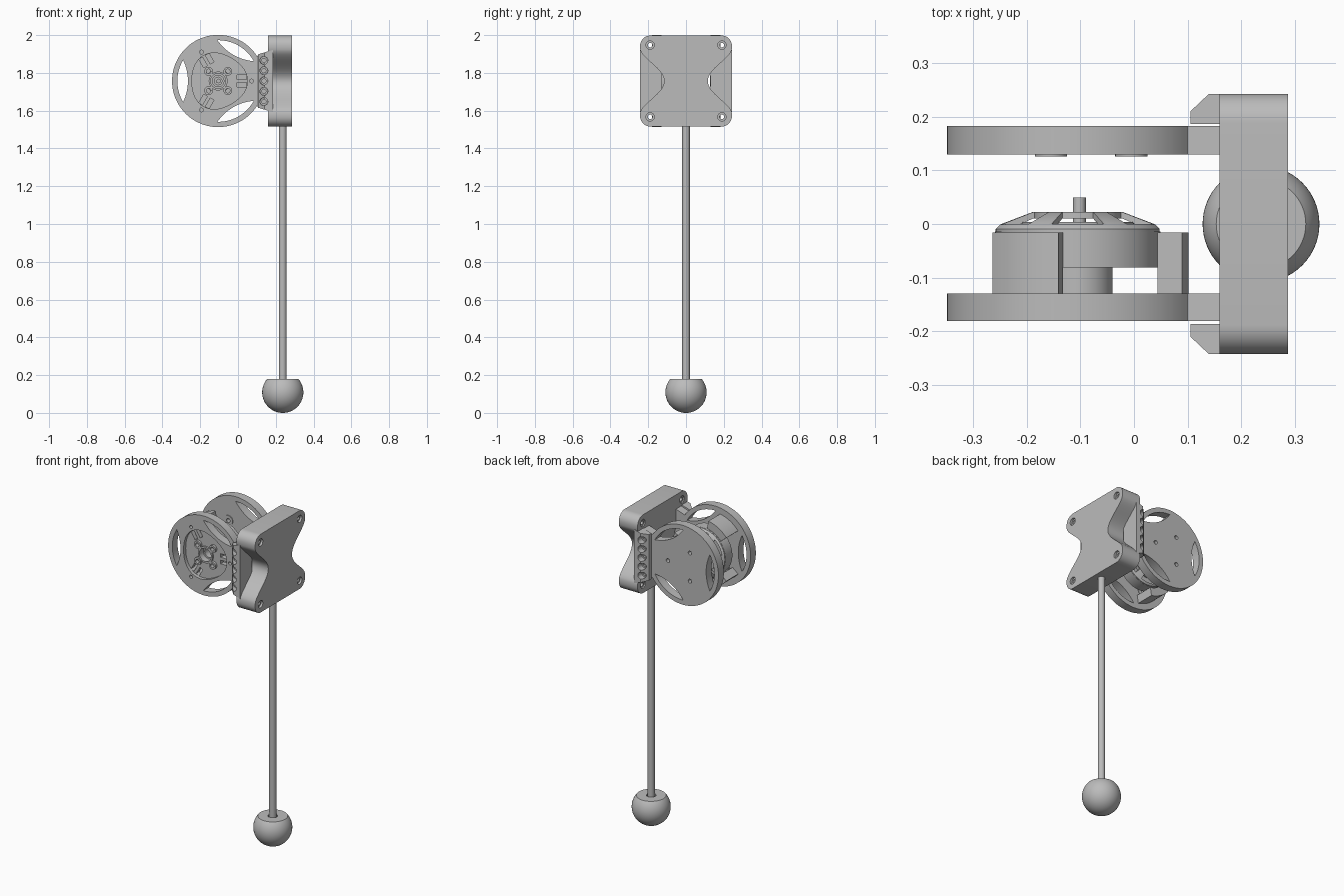
import bpy, bmesh, math
from mathutils import Matrix

if "Cube" in bpy.data.objects:
    bpy.data.objects.remove(bpy.data.objects["Cube"])

grey = bpy.data.materials.new("light_grey")
grey.use_nodes = True
grey.diffuse_color = (0.5, 0.5, 0.5, 1)
grey.node_tree.nodes["Principled BSDF"].inputs["Base Color"].default_value = (0.5, 0.5, 0.5, 1)

HUB_X, HUB_Z = -0.105, 1.757          # hip axis
THIRDS = (0, 120, 240)
# maps profile plane (u, v) and depth w to model axes
AXES = {
    "x": Matrix(((0, 0, 1, 0), (1, 0, 0, 0), (0, 1, 0, 0), (0, 0, 0, 1))),
    "y": Matrix(((1, 0, 0, 0), (0, 0, 1, 0), (0, 1, 0, 0), (0, 0, 0, 1))),
    "z": Matrix.Identity(4),
}
parts = []


def finish(name, bm, matrix):
    bmesh.ops.transform(bm, matrix=matrix, verts=bm.verts)
    bmesh.ops.remove_doubles(bm, verts=bm.verts, dist=1e-5)
    bmesh.ops.recalc_face_normals(bm, faces=bm.faces)
    mesh = bpy.data.meshes.new(name)
    bm.to_mesh(mesh)
    bm.free()
    mesh.materials.append(grey)
    obj = bpy.data.objects.new(name, mesh)
    bpy.context.collection.objects.link(obj)
    parts.append(obj)
    return obj


def plate(name, loops, axis, lo, hi):
    """Filled outline with holes, extruded along an axis."""
    curve = bpy.data.curves.new(name, "CURVE")
    curve.dimensions = "2D"
    curve.fill_mode = "BOTH"
    curve.extrude = (hi - lo) / 2
    for loop in loops:
        spline = curve.splines.new("POLY")
        spline.points.add(len(loop) - 1)
        for point, (u, v) in zip(spline.points, loop):
            point.co = (u, v, 0, 1)
        spline.use_cyclic_u = True
    temp = bpy.data.objects.new(name + "_outline", curve)
    bpy.context.collection.objects.link(temp)
    bpy.context.view_layer.update()
    mesh = bpy.data.meshes.new_from_object(
        temp.evaluated_get(bpy.context.evaluated_depsgraph_get()))
    bm = bmesh.new()
    bm.from_mesh(mesh)
    bpy.data.objects.remove(temp)
    bpy.data.meshes.remove(mesh)
    return finish(name, bm, AXES[axis] @ Matrix.Translation((0, 0, (lo + hi) / 2)))


def lathe(name, profile, axis, u, v, segs=64):
    """Closed (radius, height) profile turned about an axis."""
    bm = bmesh.new()
    verts = [bm.verts.new((r, 0, h)) for r, h in profile]
    edges = [bm.edges.new((a, b)) for a, b in zip(verts, verts[1:] + verts[:1])
             if a.co.x + b.co.x > 0]
    bmesh.ops.spin(bm, geom=verts + edges, cent=(0, 0, 0), axis=(0, 0, 1),
                   angle=math.tau, steps=segs)
    return finish(name, bm, AXES[axis] @ Matrix.Translation((u, v, 0)))


def tube(name, outer, inner, lo, hi, axis, u, v, segs=32):
    return lathe(name, [(inner, lo), (outer, lo), (outer, hi), (inner, hi)], axis, u, v, segs)


def cut(target, cutter):
    mod = target.modifiers.new("cut", "BOOLEAN")
    mod.operation = "DIFFERENCE"
    mod.object = cutter
    mod.solver = "EXACT"
    bpy.context.view_layer.objects.active = target
    bpy.ops.object.modifier_apply(modifier=mod.name)
    parts.remove(cutter)
    bpy.data.objects.remove(cutter)


def arc(u, v, r, start, end, n=24):
    angles = [math.radians(start + (end - start) * i / n) for i in range(n + 1)]
    return [(u + r * math.cos(a), v + r * math.sin(a)) for a in angles]


def circle(u, v, r, n=32):
    return arc(u, v, r, 0, 360, n)[:-1]


def polar(r, deg):
    a = math.radians(deg)
    return HUB_X + r * math.cos(a), HUB_Z + r * math.sin(a)


def turned(points, deg):
    """Points given relative to the hub, turned about it."""
    c, s = math.cos(math.radians(deg)), math.sin(math.radians(deg))
    return [(HUB_X + u * c - v * s, HUB_Z + u * s + v * c) for u, v in points]


def sector(r_in, r_out, mid, half):
    return (arc(HUB_X, HUB_Z, r_out, mid - half, mid + half) +
            arc(HUB_X, HUB_Z, r_in, mid + half, mid - half))


def box(u, v, w, h):
    return [(u - w, v - h), (u + w, v - h), (u + w, v + h), (u - w, v + h)]


# Round side plates, each with a tab and three crescent windows
rim = arc(HUB_X, HUB_Z, 0.244, 33, 327, 96) + [(0.165, HUB_Z - 0.155), (0.165, HUB_Z + 0.155)]
inner_edge = [(0.16 + 0.025 * t * t, 0.111 * t) for t in [1 - i / 8 for i in range(17)]]
crescent = arc(0, 0, 0.216, -30, 30) + inner_edge
windows = [turned(crescent, a) for a in (60, 180, 300)]
bolt_holes = [circle(*polar(0.177, a), 0.01, 16) for a in THIRDS]

plate("back_plate", [rim] + windows + [circle(*polar(0.1, a), 0.012, 16) for a in THIRDS],
      "y", 0.13, 0.183)
for a in THIRDS:
    tube("back_plate_boss", 0.03, 0.012, 0.126, 0.131, "y", *polar(0.1, a))

# Front plate: rim layer around a shallow pocket, then the pocket floor
pocket = [polar(0.147 + 0.008 * math.cos(math.radians(3 * a)), a) for a in range(0, 360, 5)]
plate("front_plate_rim", [rim, pocket] + windows + bolt_holes, "y", -0.181, -0.16)
slots = [turned(box(0.125, s, 0.026, 0.011), a) for a in THIRDS for s in (-0.02, 0.02)]
screws = [polar(0.072, a) for a in (45, 135, 225, 315)]
plate("front_plate_floor",
      [rim, circle(HUB_X, HUB_Z, 0.04)] + windows + bolt_holes + slots +
      [circle(*s, 0.012, 16) for s in screws], "y", -0.16, -0.13)
for s in screws:
    tube("screw_seat", 0.023, 0.012, -0.174, -0.159, "y", *s)
tube("hub_collar", 0.05, 0.04, -0.17, -0.159, "y", HUB_X, HUB_Z)

# Motor posts
for a in THIRDS:
    plate("motor_post", [sector(0.158, 0.207, a, 20)], "y", -0.131, -0.016)

# Motor: base, can, stator, slotted bell and shaft
tube("motor_base", 0.065, 0.03, -0.131, -0.079, "y", HUB_X, HUB_Z, 48)
tube("motor_can", 0.154, 0.03, -0.081, -0.014, "y", HUB_X, HUB_Z, 64)
tube("stator", 0.105, 0.02, -0.015, 0.004, "y", HUB_X, HUB_Z, 48)
bell = lathe("motor_bell",
             [(0.01, 0.022), (0.085, 0.022), (0.145, -0.001), (0.153, -0.009), (0.153, -0.014),
              (0.142, -0.014), (0.085, 0.01), (0.01, 0.01)], "y", HUB_X, HUB_Z)
bell_slots = [sector(0.082, 0.142, 30 + 60 * k, 20) for k in range(6)]
cut(bell, plate("bell_cutter", bell_slots, "y", -0.03, 0.05))
lathe("motor_shaft", [(0, -0.1), (0.012, -0.1), (0.012, 0.049), (0, 0.049)], "y", HUB_X + 0.003, HUB_Z, 24)

# Mounting block: rounded square with a scoop in each side
corner, scoop = 0.188, []
for i in range(25):
    t = -1 + i / 12
    scoop.append((0.243 - 0.128 * (0.5 + 0.5 * math.cos(math.pi * t)) ** 0.8,
                  HUB_Z + 0.168 * t))
outline = (scoop + arc(corner, HUB_Z + 0.186, 0.055, 0, 90, 10) +
           arc(-corner, HUB_Z + 0.186, 0.055, 90, 180, 10) +
           [(-y, z) for y, z in reversed(scoop)] +
           arc(-corner, HUB_Z - 0.186, 0.055, 180, 270, 10) +
           arc(corner, HUB_Z - 0.186, 0.055, 270, 360, 10))
corners = [(sy * 0.19, HUB_Z + sz * 0.19) for sy in (-1, 1) for sz in (-1, 1)]
plate("mounting_block", [outline] + [circle(y, z, 0.022) for y, z in corners], "x", 0.16, 0.287)
for y, z in corners:
    tube("block_bolt_sleeve", 0.0225, 0.012, 0.168, 0.274, "x", y, z)

# Clamp flanges holding the plate tabs, with a row of five holes
foot = [(0.105, 0.187), (0.16, 0.187), (0.16, 0.13), (0.185, 0.13),
        (0.185, 0.243), (0.14, 0.243), (0.105, 0.21)]
for side, name in ((-1, "front_clamp_flange"), (1, "back_clamp_flange")):
    flange = plate(name, [[(x, side * y) for x, y in foot]], "z", HUB_Z - 0.165, HUB_Z + 0.165)
    for v in flange.data.vertices:      # taper towards the plate
        end = 1 if v.co.z > HUB_Z else -1
        v.co.z -= end * 0.3 * (0.185 - v.co.x)
    holes = [circle(0.137, HUB_Z + 0.0545 * k, 0.021, 24) for k in range(-2, 3)]
    lo, hi = sorted((side * 0.195, side * 0.26))
    cut(flange, plate("flange_cutter", holes, "y", lo, hi))
    for k in range(-2, 3):
        lo, hi = sorted((side * 0.19, side * 0.205))
        tube("flange_bolt_ring", 0.0205, 0.011, lo, hi, "y", 0.137, HUB_Z + 0.0545 * k, 24)

# Leg rod and ball foot with a flat top and socket
LEG_X = 0.237
lathe("leg_rod", [(0, 0.14), (0.02, 0.14), (0.02, 1.53), (0, 1.53)], "z", LEG_X, 0, 32)
top_angle = math.degrees(math.asin(0.07 / 0.109))
ball = [(max(r, 0), h) for r, h in arc(0, 0.109, 0.109, -90, top_angle, 32)]
ball[0] = (0, 0)
lathe("ball_foot", ball + [(0.027, 0.179), (0.027, 0.145), (0, 0.145)], "z", LEG_X, 0)

# Smooth curved walls, keep sharp edges
bpy.ops.object.select_all(action="DESELECT")
for obj in parts:
    obj.select_set(True)
bpy.context.view_layer.objects.active = parts[0]
bpy.ops.object.shade_smooth_by_angle(angle=math.radians(30))
